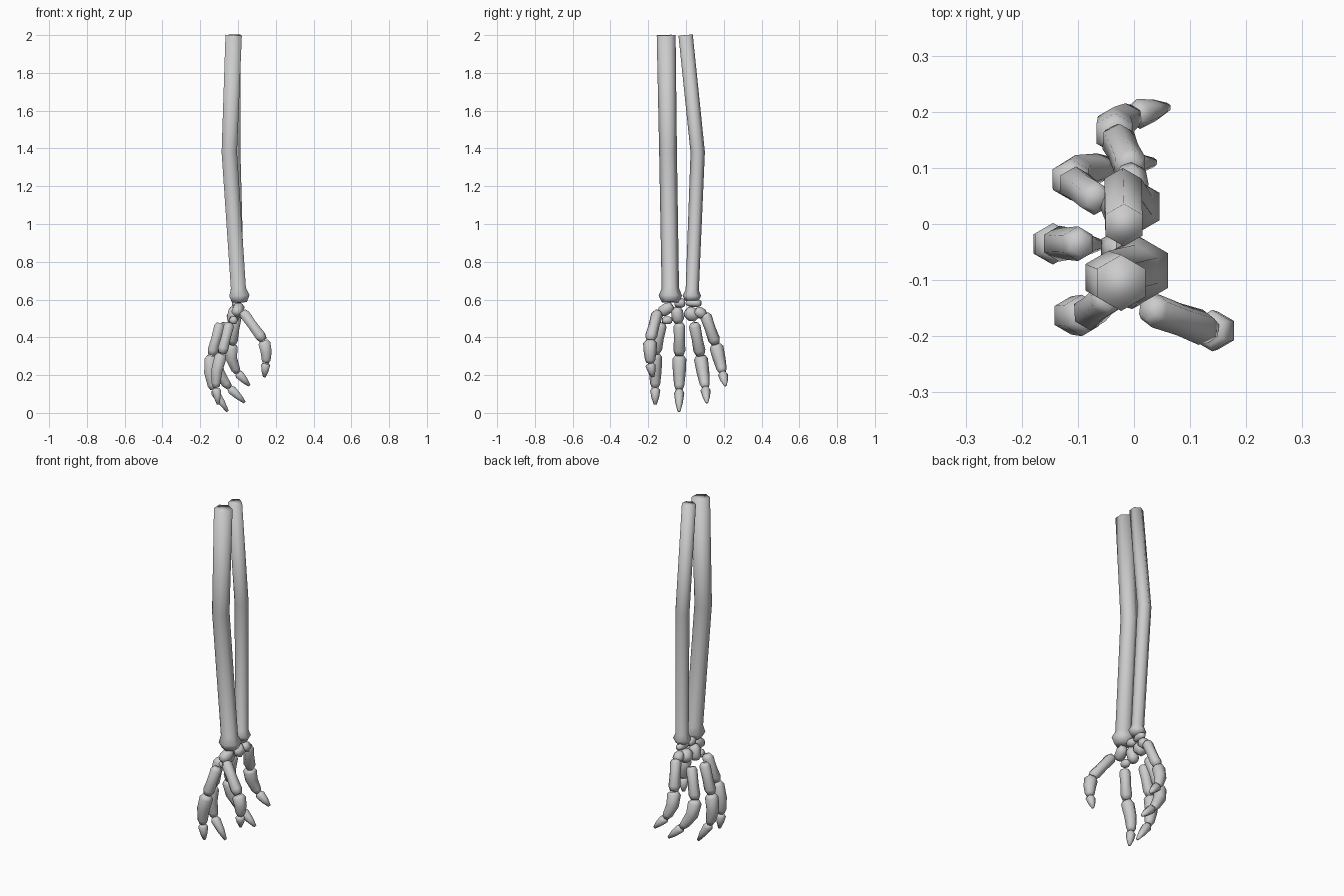
import bpy, bmesh, math
from mathutils import Vector

cube = bpy.data.objects.get("Cube")
if cube:
    bpy.data.objects.remove(cube)

bone_mat = bpy.data.materials.new("bone_grey")
bone_mat.use_nodes = True
COLOUR = (0.6, 0.6, 0.6, 1)
bone_mat.diffuse_color = COLOUR
bone_mat.node_tree.nodes["Principled BSDF"].inputs["Base Color"].default_value = COLOUR


def bone(name, rings, sides=6):
    """Six-sided smooth tube through rings of (x, y, z, radius)."""
    bm = bmesh.new()
    pts = [Vector(r[:3]) for r in rings]
    loops = []
    for i, p in enumerate(pts):
        axis = (pts[min(i + 1, len(pts) - 1)] - pts[max(i - 1, 0)]).normalized()
        u = Vector((0, 1, 0))
        u = (u - axis * u.dot(axis)).normalized()
        v = axis.cross(u)
        loops.append([bm.verts.new(p + rings[i][3] * (
            u * math.cos(math.tau * k / sides) + v * math.sin(math.tau * k / sides)))
            for k in range(sides)])
    for a, b in zip(loops, loops[1:]):
        for k in range(sides):
            n = (k + 1) % sides
            bm.faces.new((a[k], a[n], b[n], b[k]))
    bm.faces.new(loops[0][::-1])
    bm.faces.new(loops[-1])
    bmesh.ops.recalc_face_normals(bm, faces=bm.faces)
    for f in bm.faces:
        f.smooth = True
    me = bpy.data.meshes.new(name)
    bm.to_mesh(me)
    bm.free()
    me.materials.append(bone_mat)
    ob = bpy.data.objects.new(name, me)
    bpy.context.collection.objects.link(ob)
    return ob


def shaped(name, start, end, profile, bend=(0, 0, 0)):
    """Bone from start to end; profile is (fraction, radius), bowed by bend."""
    a, b, w = Vector(start), Vector(end), Vector(bend)
    bone(name, [(*(a.lerp(b, t) + w * 4 * t * (1 - t)), r) for t, r in profile])


# Forearm bones
bone("forearm_bone_thick", [
    (-.023, -.105, 2.0, .050), (-.046, -.095, 1.38, .047), (.002, -.083, .66, .046),
    (.007, -.083, .62, .062), (.008, -.083, .585, .045)])
bone("forearm_bone_thin", [
    (-.018, -.002, 2.0, .038), (-.020, .062, 1.38, .038), (.002, .033, .65, .035),
    (.003, .031, .62, .049), (.003, .031, .595, .036)])

# Wrist pebbles: start, end, radius
WRIST = [
    ((.01, -.075, .57), (-.01, -.14, .525), .032),
    ((-.01, -.06, .585), (-.01, -.005, .58), .025),
    ((-.01, .0, .585), (0, .08, .58), .022),
    ((-.02, -.125, .49), (-.03, -.075, .49), .023),
    ((-.02, -.05, .56), (-.035, -.04, .475), .032),
    ((-.01, .005, .545), (-.03, .055, .50), .038),
    ((0, .05, .545), (-.01, .10, .515), .030),
]
for i, (a, b, r) in enumerate(WRIST):
    shaped(f"wrist_bone_{i + 1}", a, b, [(0, r * .6), (.25, r), (.75, r), (1, r * .6)])

# Bone profiles
PALM = [(0, .021), (.1, .031), (.5, .029), (.85, .032), (1, .022)]
MIDDLE = [(0, .026), (.1, .037), (.5, .034), (.88, .027), (1, .019)]
TIP = [(0, .018), (.15, .027), (.6, .020), (1, .008)]

# Digits: palm start, knuckle, middle joint, tip, bow of the middle bone
DIGITS = {
    "thumb": ((.025, -.150, .535), (.135, -.190, .385), (.147, -.190, .265),
              (.139, -.175, .190), (.008, 0, 0)),
    "index": ((-.045, -.130, .475), (-.085, -.163, .315), (-.115, -.163, .135),
              (-.105, -.163, .045), (-.012, 0, 0)),
    "middle": ((-.095, -.035, .475), (-.140, -.035, .305), (-.130, -.036, .125),
               (-.055, -.037, .008), (-.015, 0, 0)),
    "ring": ((-.065, .043, .475), (-.112, .076, .305), (-.045, .102, .135),
             (.036, .110, .055), (-.025, 0, 0)),
    "little": ((-.005, .100, .525), (-.032, .157, .365), (-.002, .193, .215),
               (.060, .208, .145), (-.018, 0, 0)),
}
for name, (a, b, c, d, bow) in DIGITS.items():
    gap = (Vector(c) - Vector(b)).normalized() * .012
    shaped(f"{name}_palm_bone", a, b, PALM)
    shaped(f"{name}_middle_bone", Vector(b) + gap * .3, c, MIDDLE, bow)
    shaped(f"{name}_tip_bone", Vector(c) + gap * .3, d, TIP)
